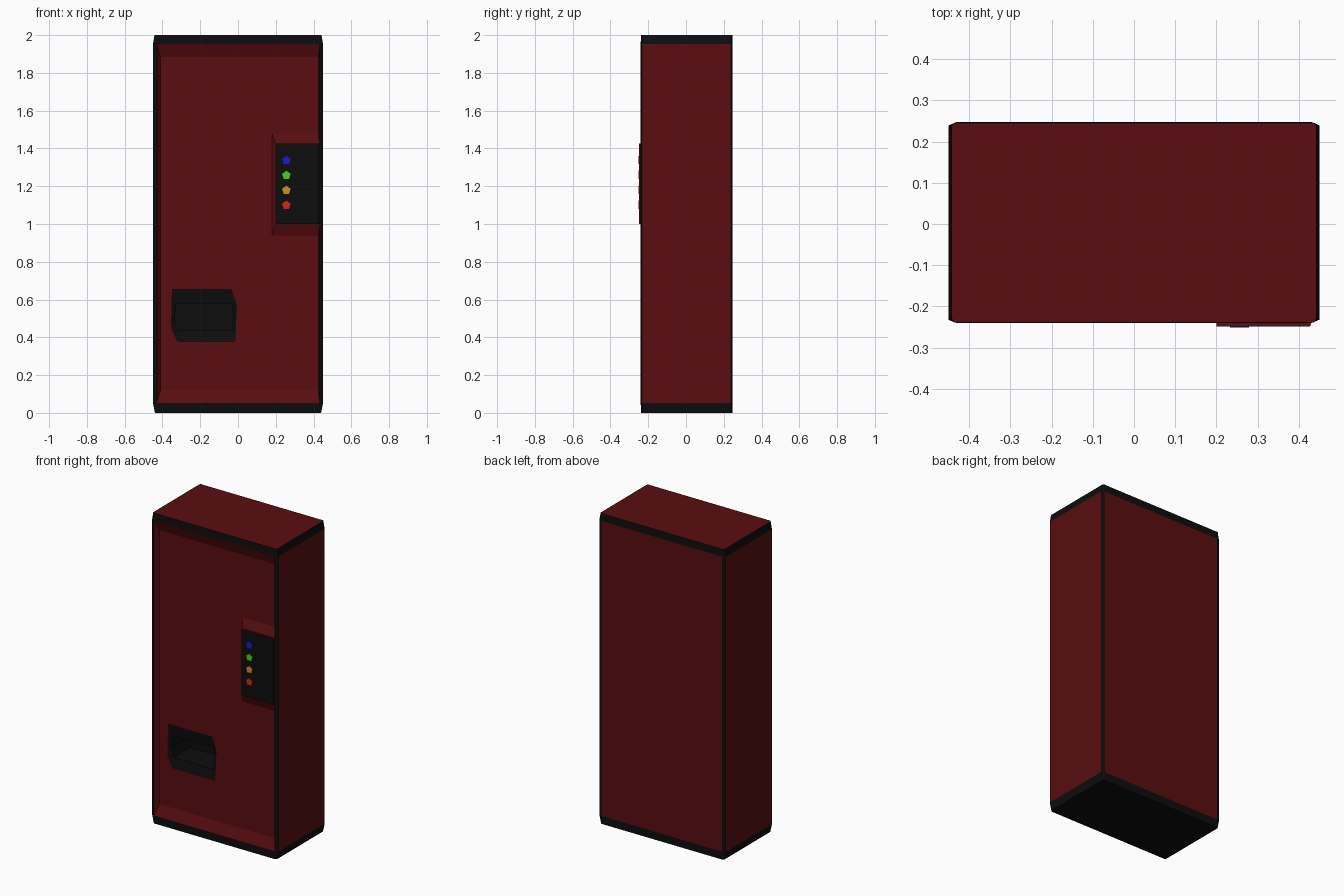
import bpy, bmesh, math
from mathutils import Matrix

if "Cube" in bpy.data.objects:
    bpy.data.objects.remove(bpy.data.objects["Cube"])


def material(name, rgb):
    m = bpy.data.materials.new(name)
    m.diffuse_color = (*rgb, 1)
    m.use_nodes = True
    m.node_tree.nodes["Principled BSDF"].inputs["Base Color"].default_value = m.diffuse_color
    return m


RED = material("dark_red", (0.10, 0.004, 0.005))
BLACK = material("black", (0.004, 0.004, 0.004))
FRONT, BACK, PANEL = -0.24, 0.247, -0.212


def finish(name, bm, mats):
    me = bpy.data.meshes.new(name)
    bm.normal_update()
    bm.to_mesh(me)
    bm.free()
    for m in mats:
        me.materials.append(m)
    ob = bpy.data.objects.new(name, me)
    bpy.context.collection.objects.link(ob)
    return ob


def bridge(bm, a, b, mats):
    n = len(a)
    return [setattr(bm.faces.new((a[i], a[(i + 1) % n], b[(i + 1) % n], b[i])),
                    "material_index", mats[i % len(mats)]) for i in range(n)]


def rect(bm, x0, x1, z0, z1, y):
    return [bm.verts.new(p) for p in ((x0, y, z0), (x1, y, z0), (x1, y, z1), (x0, y, z1))]


# Cabinet: chamfered rings stacked upwards, black trim and red sides
bm = bmesh.new()


def ring(z, inset, cx=0.02, cy=0.008):
    x, f, b = 0.45 - inset, FRONT + inset * 0.2, BACK - inset * 0.2
    pts = [(-x + cx, f), (x - cx, f), (x, f + cy), (x, b - cy),
           (x - cx, b), (-x + cx, b), (-x, b - cy), (-x, f + cy)]
    return [bm.verts.new((px, py, z)) for px, py in pts]


rings = [ring(0, 0.01, 0.01), ring(0.052, 0), ring(1.952, 0), ring(2, 0.008, 0.006)]
bridge(bm, rings[0], rings[1], [1])
bridge(bm, rings[1], rings[2], [0, 1])
bridge(bm, rings[2], rings[3], [1])
bm.faces.new(rings[3]).material_index = 0
bm.faces.new(rings[0][::-1]).material_index = 1
# Open the front so the recessed door can sit in it
bm.faces.ensure_lookup_table()
bm.faces.remove(bm.faces[8])
finish("cabinet", bm, [RED, BLACK])

# Door: sloped border, flat panel with a hexagonal hole for the hatch
HATCH = [(-0.32, 0.375), (-0.015, 0.375), (-0.005, 0.57),
         (-0.035, 0.655), (-0.35, 0.655), (-0.355, 0.45)]
bm = bmesh.new()
outer = rect(bm, -0.43, 0.43, 0.052, 1.952, FRONT)
inner = rect(bm, -0.41, 0.425, 0.12, 1.885, PANEL)
bridge(bm, outer, inner, [0])
hole = [bm.verts.new((x, PANEL, z)) for x, z in HATCH]
edges = [bm.edges.get((inner[i], inner[(i + 1) % 4])) for i in range(4)]
edges += [bm.edges.new((hole[i], hole[(i + 1) % 6])) for i in range(6)]
bmesh.ops.triangle_fill(bm, edges=edges, use_beauty=True, normal=(0, -1, 0))
finish("door", bm, [RED])

# Dispensing hatch: black surround funnelling into a deep pocket
bm = bmesh.new()
rim = [bm.verts.new((x, PANEL, z)) for x, z in HATCH]
MOUTH = [(-0.32, 0.44), (-0.03, 0.44), (-0.025, 0.53),
         (-0.03, 0.58), (-0.33, 0.58), (-0.335, 0.49)]
mouth = [bm.verts.new((x, PANEL + 0.012, z)) for x, z in MOUTH]
back = [bm.verts.new((x, -0.03, z)) for x, z in MOUTH]
bridge(bm, rim, mouth, [0])
bridge(bm, mouth, back, [0])
bm.faces.new(back)
finish("dispenser_hatch", bm, [BLACK])

# Control box: red sloped skirt, thin red sides and black face
bm = bmesh.new()
base = rect(bm, 0.18, 0.43, 0.94, 1.48, PANEL)
lip = rect(bm, 0.2, 0.43, 1.0, 1.425, FRONT + 0.002)
face = rect(bm, 0.2, 0.427, 1.0, 1.425, -0.249)
bridge(bm, lip, base, [0])
bridge(bm, face, lip, [0])
bm.faces.new(face).material_index = 1
bmesh.ops.recalc_face_normals(bm, faces=bm.faces[:])
finish("control_box", bm, [RED, BLACK])

# Five-sided selection buttons
COLOURS = {"red": (0.65, 0.02, 0.01), "orange": (0.65, 0.28, 0.01),
           "green": (0.06, 0.65, 0.01), "blue": (0.01, 0.01, 0.65)}
for i, (colour, rgb) in enumerate(COLOURS.items()):
    bm = bmesh.new()
    bmesh.ops.create_cone(bm, cap_ends=True, segments=5, radius1=0.024, radius2=0.024, depth=0.006)
    bm.transform(Matrix.Translation((0.256, -0.248, 1.1 + 0.079 * i)) @
                 Matrix.Rotation(math.pi / 2, 4, 'X'))
    finish(colour + "_button", bm, [material(colour, rgb)])
